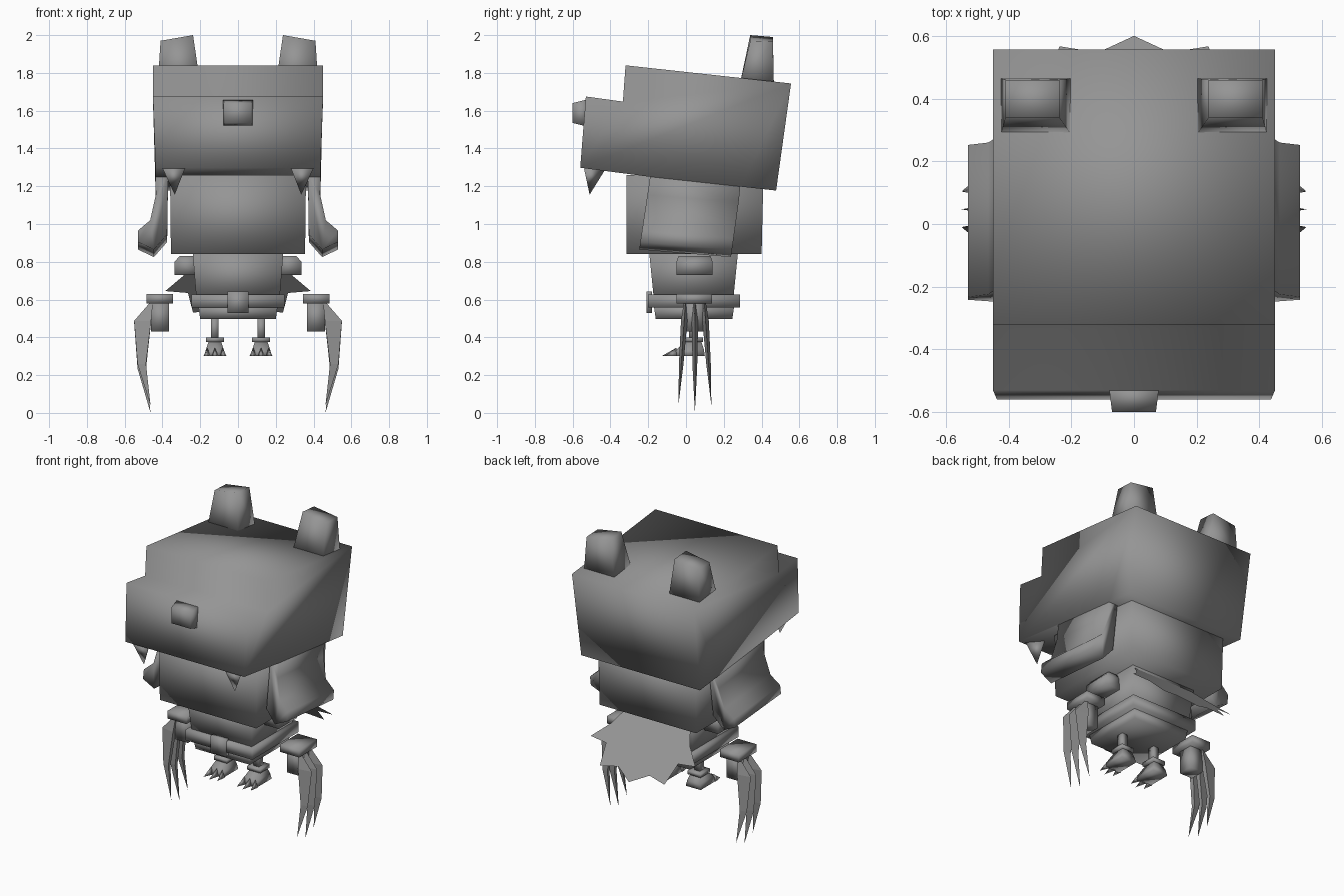
import bpy, bmesh

if "Cube" in bpy.data.objects:
    bpy.data.objects.remove(bpy.data.objects["Cube"])

grey = bpy.data.materials.new("plain grey")
grey.diffuse_color = (0.3, 0.3, 0.3, 1)
grey.use_nodes = True
grey.node_tree.nodes["Principled BSDF"].inputs["Base Color"].default_value = grey.diffuse_color


def loft(name, rings, mirror=False, smooth=True):
    """Skin a list of equal-length point rings, closing both ends."""
    for side in ((1, -1) if mirror else (1,)):
        bm = bmesh.new()
        vs = [[bm.verts.new((x * side, y, z)) for x, y, z in r] for r in rings]
        n = len(vs[0])
        for a, b in zip(vs, vs[1:]):
            for i in range(n):
                j = (i + 1) % n
                bm.faces.new((a[i], a[j], b[j], b[i]))
        if n > 2:
            bm.faces.new(vs[0])
            bm.faces.new(vs[-1])
        bmesh.ops.remove_doubles(bm, verts=bm.verts, dist=1e-5)
        bmesh.ops.recalc_face_normals(bm, faces=bm.faces)
        for f in bm.faces:
            f.smooth = smooth
        label = name if not mirror else ("right_" if side > 0 else "left_") + name
        me = bpy.data.meshes.new(label)
        bm.to_mesh(me)
        bm.free()
        me.materials.append(grey)
        bpy.context.collection.objects.link(bpy.data.objects.new(label, me))


def rect(x0, x1, y0, y1, z):
    return [(x0, y0, z), (x1, y0, z), (x1, y1, z), (x0, y1, z)]


def box(name, x0, x1, y0, y1, z0, z1, mirror=False):
    loft(name, [rect(x0, x1, y0, y1, z0), rect(x0, x1, y0, y1, z1)], mirror)


# Hood: side profile with stepped muzzle, slightly narrower at its lower rim
profile = [(-0.32, 1.84), (0.556, 1.744), (0.477, 1.177), (0.29, 1.198),
           (-0.19, 1.25), (-0.56, 1.298), (-0.53, 1.675), (-0.334, 1.648)]
loft("hood", [[(s * (0.45 if z > 1.5 else 0.437), y, z) for y, z in profile]
              for s in (-1, 1)])

# Cheek flaps: flared cross-section swept front to back with a slight lean
flap = [(0.437, 1.26), (0.435, 1.155), (0.465, 1.02), (0.53, 0.965),
        (0.53, 0.905), (0.445, 0.865), (0.375, 0.945), (0.37, 1.26)]
loft("cheek_flap", [
    [(x, -0.19 - 0.15 * (1.25 - z), z) for x, z in flap],
    [(x, 0.285 - 0.14 * (1.2 - z), z - (0.04 if z < 1.2 else 0)) for x, z in flap]],
    mirror=True)

# Ears
loft("ear", [rect(0.2, 0.425, 0.285, 0.465, 1.74),
             [(0.238, 0.34, 2.0), (0.41, 0.34, 1.97),
              (0.41, 0.46, 1.965), (0.238, 0.46, 1.99)]], mirror=True)

# Nose and fangs
loft("nose", [[(x, y, z) for x, z in ((-w, b), (w, b), (w, t), (-w, t))]
              for w, y, b, t in ((0.08, -0.52, 1.515, 1.66), (0.07, -0.6, 1.535, 1.64))])
loft("fang", [[(0.28, -0.54, 1.295), (0.40, -0.54, 1.295), (0.34, -0.43, 1.285)],
              [(0.335, -0.51, 1.155)] * 3], mirror=True)

# Head and body
loft("lower_head", [rect(-0.355, 0.355, -0.315, 0.4, 0.84),
                    rect(-0.36, 0.36, -0.315, 0.41, 1.26)])
loft("torso", [rect(-0.22, 0.22, -0.17, 0.25, 0.6),
               rect(-0.24, 0.24, -0.195, 0.275, 0.85)])
box("belt", -0.245, 0.245, -0.2, 0.285, 0.557, 0.628)
box("buckle", -0.055, 0.055, -0.21, -0.18, 0.53, 0.642)
loft("hips", [rect(-0.2, 0.2, -0.16, 0.245, 0.497), rect(-0.21, 0.21, -0.17, 0.255, 0.565)])

# Ragged cape: one flat sheet sloping out behind the torso
half = [(0.22, 0.83), (0.29, 0.725), (0.385, 0.645), (0.265, 0.635),
        (0.238, 0.53), (0.115, 0.55)]
outline = half + [(0, 0.497)] + [(-x, z) for x, z in reversed(half)]
cape = bpy.data.meshes.new("cape")
cape.from_pydata([(x, 1.097 - z, z) for x, z in outline], [], [list(range(len(outline)))])
cape.materials.append(grey)
bpy.context.collection.objects.link(bpy.data.objects.new("cape", cape))

# Shoulders, wrist plates and gauntlets
loft("shoulder", [rect(0.2, 0.335, -0.05, 0.14, 0.73),
                  rect(0.2, 0.335, -0.05, 0.14, 0.8),
                  rect(0.2, 0.31, -0.04, 0.13, 0.83)], mirror=True)
box("wrist_plate", 0.345, 0.485, -0.05, 0.137, 0.58, 0.63, True)
box("gauntlet", 0.365, 0.46, -0.005, 0.095, 0.432, 0.585, True)

# Long claws: curved blades, with the outer two fanning apart
blade = [(0.45, 0.465, 0.585, 0.008), (0.46, 0.55, 0.48, 0.017),
         (0.487, 0.532, 0.235, 0.012), (0.463, 0.463, 0.0, 0.0)]
for k, label in ((-1, "front"), (0, "middle"), (1, "back")):
    rings = []
    for xi, xo, z, w in blade:
        z += 0.04 * abs(k) * (1 - z / 0.585)
        y = 0.047 + k * (0.05 + 0.04 * (1 - z / 0.585))
        rings.append([(xi, y - w, z), (xo, y, z), (xi, y + w, z)])
    loft(label + "_claw", rings, mirror=True, smooth=False)

# Legs, ankle cuffs, feet and toes
box("leg", 0.103, 0.143, 0.015, 0.06, 0.39, 0.51, True)
box("ankle_cuff", 0.075, 0.17, -0.01, 0.09, 0.375, 0.4, True)
loft("foot", [rect(0.068, 0.178, -0.06, 0.1, 0.3),
              rect(0.075, 0.17, -0.05, 0.095, 0.335),
              rect(0.09, 0.155, 0.0, 0.08, 0.38)], mirror=True)
for k, label in ((-1, "inner"), (0, "middle"), (1, "outer")):
    x = 0.122 + k * 0.041
    loft(label + "_toe", [[(x - 0.02, -0.05, 0.3), (x + 0.02, -0.05, 0.3), (x, -0.05, 0.345)],
                          [(x + k * 0.01, -0.13 + 0.015 * abs(k), 0.3)] * 3], mirror=True)
